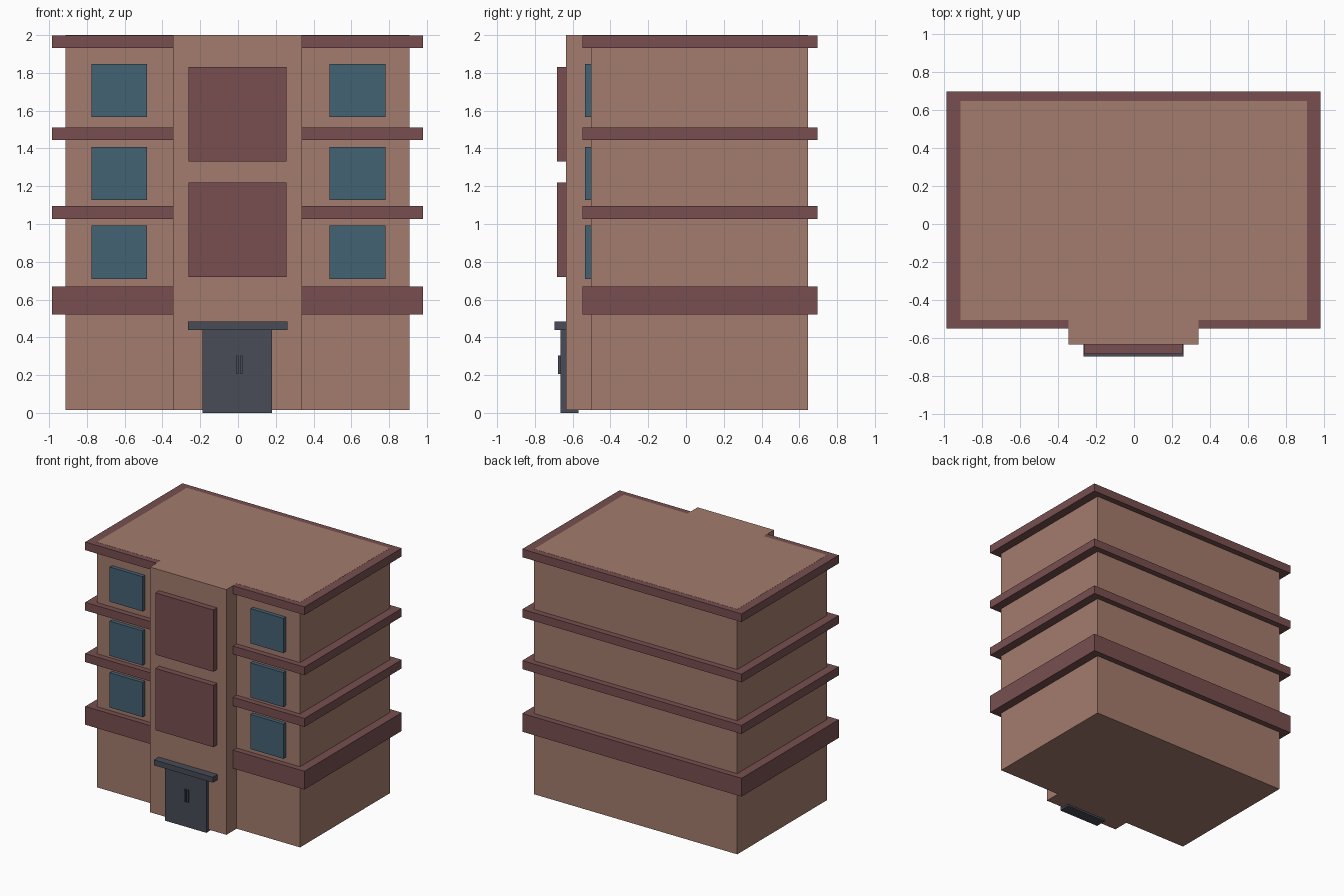
import bpy, bmesh

if "Cube" in bpy.data.objects:
    bpy.data.objects.remove(bpy.data.objects["Cube"])


def material(name, srgb):
    """Flat colour given as 0-255 sRGB, stored linear."""
    m = bpy.data.materials.new(name)
    lin = [(c / 255 / 12.92) if c < 10 else ((c / 255 + 0.055) / 1.055) ** 2.4 for c in srgb]
    m.diffuse_color = (*lin, 1)
    m.use_nodes = True
    m.node_tree.nodes["Principled BSDF"].inputs["Base Color"].default_value = m.diffuse_color
    return m


WALL = material("wall_clay", (164, 124, 109))
TRIM = material("trim_maroon", (120, 79, 80))
GLASS = material("window_blue", (68, 98, 116))
DOOR = material("door_slate", (72, 76, 86))


def prism(name, outline, z0, z1, mat):
    """Extrude a flat plan outline (counter-clockwise) from z0 to z1."""
    bm = bmesh.new()
    face = bm.faces.new([bm.verts.new((x, y, z0)) for x, y in outline])
    top = bmesh.ops.extrude_face_region(bm, geom=[face])["geom"]
    verts = [g for g in top if isinstance(g, bmesh.types.BMVert)]
    bmesh.ops.translate(bm, verts=verts, vec=(0, 0, z1 - z0))
    bmesh.ops.recalc_face_normals(bm, faces=bm.faces)
    mesh = bpy.data.meshes.new(name)
    bm.to_mesh(mesh)
    bm.free()
    mesh.materials.append(mat)
    obj = bpy.data.objects.new(name, mesh)
    bpy.context.collection.objects.link(obj)
    return obj


def box(name, x0, x1, y0, y1, z0, z1, mat):
    return prism(name, [(x0, y0), (x1, y0), (x1, y1), (x0, y1)], z0, z1, mat)


# Building body with the projecting entrance bay
TX0, TX1, TY = -0.345, 0.34, -0.634
prism("building_body", [(-0.912, -0.503), (TX0, -0.503), (TX0, TY), (TX1, TY),
                        (TX1, -0.503), (0.908, -0.503), (0.908, 0.647), (-0.912, 0.647)],
      0.015, 2.0, WALL)

# Floor bands wrapping the body; the last one edges the roof
for i, (z0, z1) in enumerate([(0.52, 0.668), (1.027, 1.096), (1.445, 1.511), (1.933, 1.999)]):
    box(f"floor_band_{i + 1}", -0.984, 0.98, -0.549, 0.695, z0, z1, TRIM)

# Windows: three floors on each side of the bay
for side, (x0, x1) in {"left": (-0.775, -0.481), "right": (0.485, 0.78)}.items():
    for floor, (z0, z1) in enumerate([(0.71, 0.991), (1.128, 1.408), (1.566, 1.847)]):
        box(f"window_{side}_{floor + 1}", x0, x1, -0.534, -0.49, z0, z1, GLASS)

# Large panels on the bay
for i, z0 in enumerate((0.72, 1.331)):
    box(f"bay_panel_{i + 1}", -0.262, 0.256, -0.682, -0.62, z0, z0 + 0.5, TRIM)

# Entrance door, canopy and handles
box("door", -0.187, 0.181, -0.664, -0.57, 0.0, 0.44, DOOR)
box("door_canopy", -0.266, 0.261, -0.695, -0.6, 0.439, 0.483, DOOR)
for side, x in (("left", -0.008), ("right", 0.014)):
    box(f"door_handle_{side}", x, x + 0.01, -0.677, -0.66, 0.205, 0.305, DOOR)
